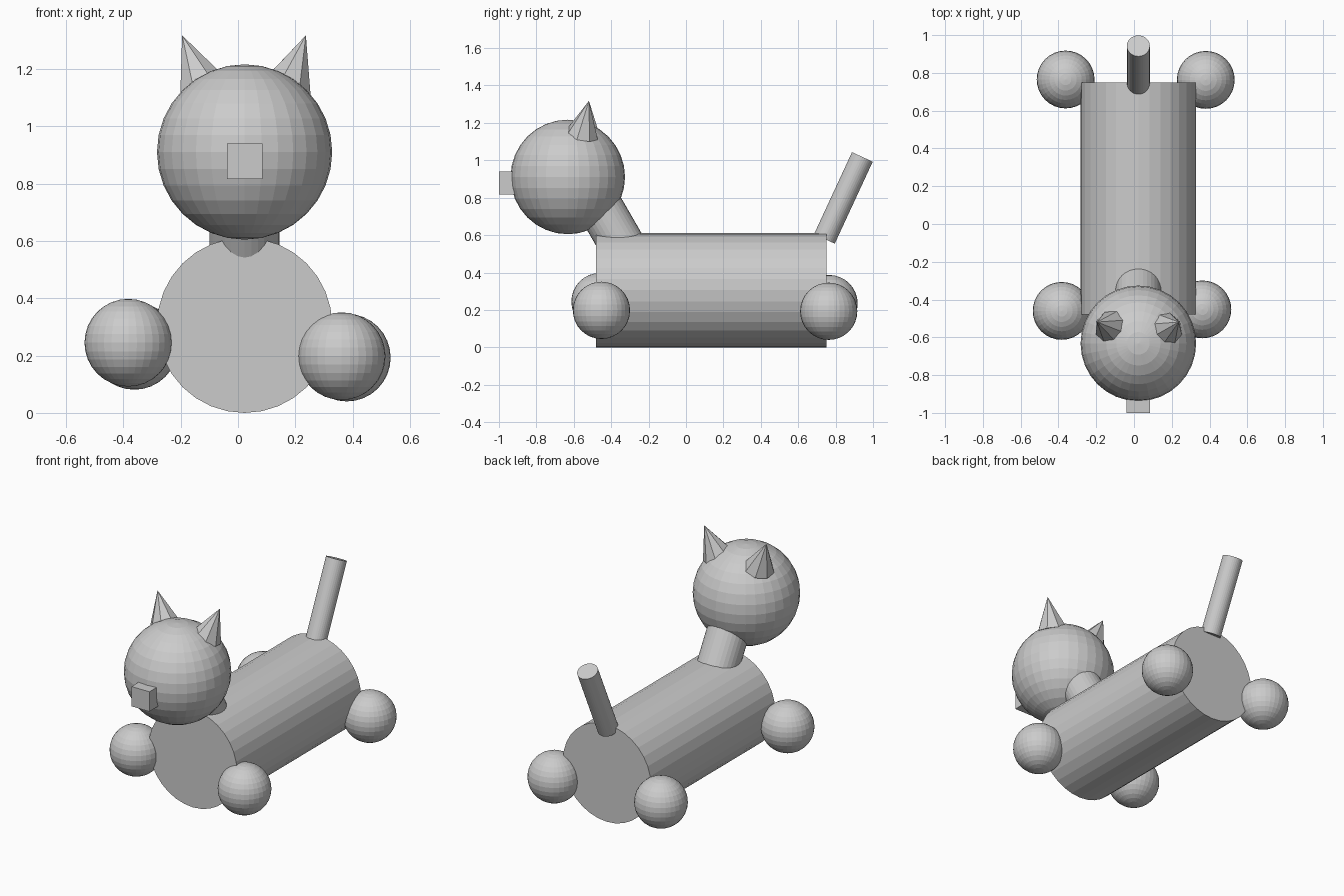
import bpy
from mathutils import Vector

if "Cube" in bpy.data.objects:
    bpy.data.objects.remove(bpy.data.objects["Cube"])

grey = bpy.data.materials.new("light grey")
grey.diffuse_color = (0.6, 0.6, 0.6, 1)
grey.use_nodes = True
grey.node_tree.nodes["Principled BSDF"].inputs["Base Color"].default_value = grey.diffuse_color
CX = 0.023  # centre line of the body


def finish(name):
    ob = bpy.context.object
    ob.name = name
    ob.data.materials.append(grey)
    return ob


def ball(name, centre, radius):
    bpy.ops.mesh.primitive_uv_sphere_add(segments=32, ring_count=16, radius=radius, location=centre)
    return finish(name)


def rod(name, start, end, r1, r2, sides=32):
    """Cylinder or cone running from start to end."""
    a, b = Vector(start), Vector(end)
    d = b - a
    bpy.ops.mesh.primitive_cone_add(vertices=sides, radius1=r1, radius2=r2, depth=d.length,
                                    location=(a + b) / 2,
                                    rotation=d.to_track_quat('Z', 'Y').to_euler())
    return finish(name)


# Body, neck and tail
rod("body", (CX, -0.48, 0.306), (CX, 0.75, 0.306), 0.306, 0.306)
rod("neck", (CX, -0.291, 0.459), (CX, -0.521, 0.857), 0.122, 0.122)
rod("tail", (CX, 0.74, 0.58), (CX, 0.943, 1.018), 0.061, 0.061)

# Head and snout
ball("head", (CX, -0.632, 0.911), 0.306)
bpy.ops.mesh.primitive_cube_add(size=0.124, location=(CX, -0.938, 0.878))
finish("snout")

# Ears
rod("right_ear", (0.17, -0.557, 1.135), (0.237, -0.519, 1.318), 0.091, 0, 8)
rod("left_ear", (-0.123, -0.547, 1.137), (-0.195, -0.519, 1.318), 0.091, 0, 8)

# Feet
for name, centre in {
    "front_left_foot": (-0.383, -0.46, 0.245),
    "front_right_foot": (0.362, -0.452, 0.198),
    "back_left_foot": (-0.362, 0.765, 0.234),
    "back_right_foot": (0.38, 0.763, 0.193),
}.items():
    ball(name, centre, 0.153)
